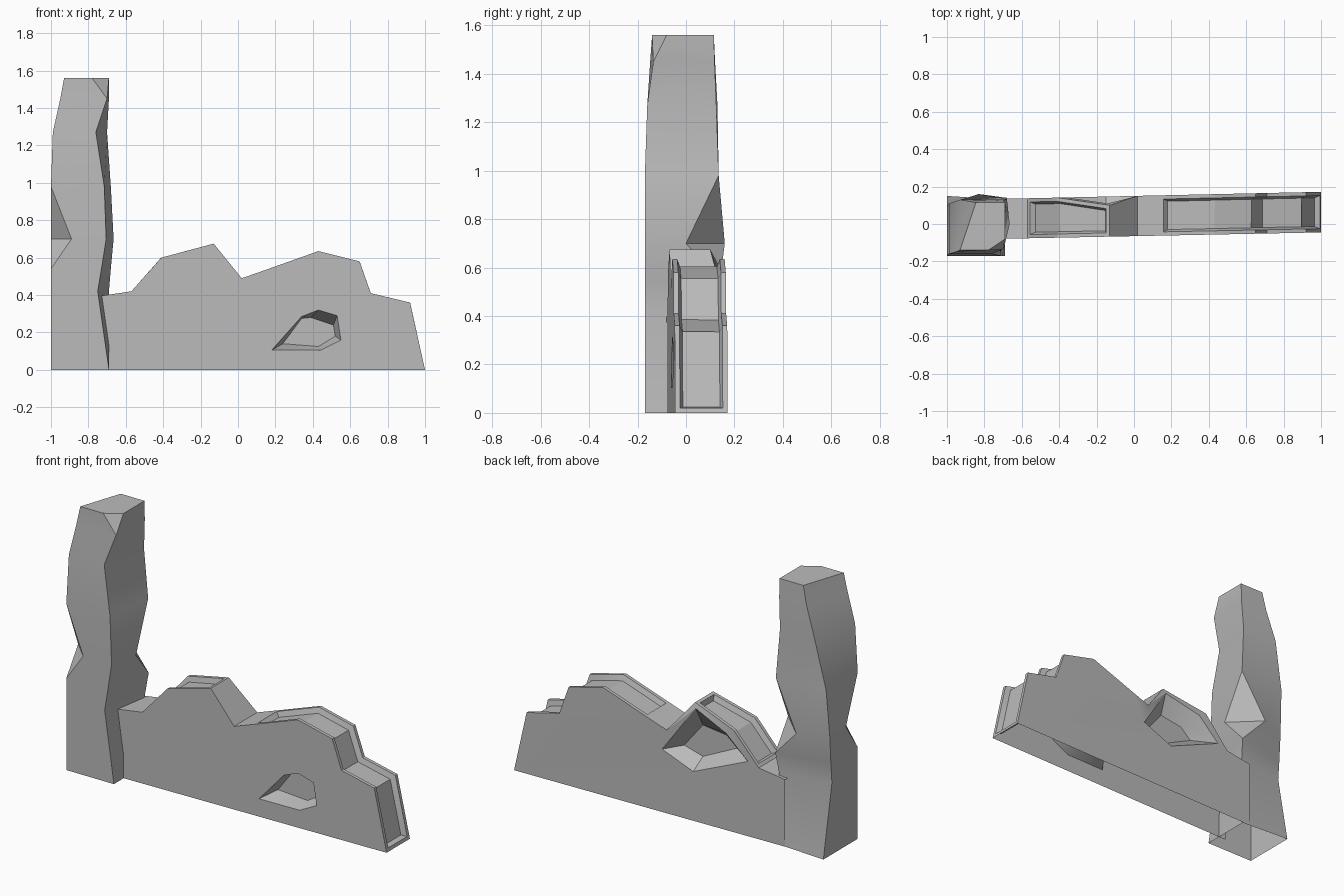
import bpy, bmesh
from mathutils import Vector

cube = bpy.data.objects.get("Cube")
if cube:
    bpy.data.objects.remove(cube)

stone = bpy.data.materials.new("grey stone")
stone.use_nodes = True
GREY = (0.5, 0.5, 0.5, 1)
stone.diffuse_color = GREY
stone.node_tree.nodes["Principled BSDF"].inputs["Base Color"].default_value = GREY


def finish(bm, name):
    """Turn a bmesh into a smooth-by-angle object."""
    mesh = bpy.data.meshes.new(name)
    bm.to_mesh(mesh)
    bm.free()
    mesh.materials.append(stone)
    obj = bpy.data.objects.new(name, mesh)
    bpy.context.collection.objects.link(obj)
    bpy.ops.object.select_all(action='DESELECT')
    obj.select_set(True)
    bpy.context.view_layer.objects.active = obj
    bpy.ops.object.shade_smooth_by_angle()


def bridge(bm, lower, upper):
    """Quads between two closed loops of equal length."""
    n = len(lower)
    for i in range(n):
        j = (i + 1) % n
        bm.faces.new((lower[i], lower[j], upper[j], upper[i]))


# Pillar: height, then corners front right, front left, back left, back right.
# A corner with four numbers is chipped into two points.
PILLAR = [
    (0, (-1, -.17), (-.69, -.17), (-.69, .13), (-1, .15)),
    (.42, (-1, -.17), (-.75, -.17), (-.69, .12), (-1, .07)),
    (.54, (-1, -.17), (-.73, -.17), (-.68, .14), (-1, .08)),
    (.7, (-1, -.06, -.89, -.17), (-.705, -.17), (-.665, 0, -.83, .16), (-1, .09)),
    (.98, (-1, -.17), (-.715, -.17), (-.68, .135), (-.99, .11)),
    (1.27, (-.99, -.16), (-.76, -.16), (-.7, .125), (-.93, .13)),
    (1.45, (-.95, -.148), (-.7, -.135), (-.69, .118), (-.87, .12)),
    (1.56, (-.93, -.14), (-.78, -.14, -.69, -.08), (-.69, .115), (-.845, .115)),
]
bm = bmesh.new()
rings = []
for z, *corners in PILLAR:
    ring = []
    for c in corners:
        ring += [bm.verts.new((c[0], c[1], z)), bm.verts.new((c[-2], c[-1], z))]
    rings.append(ring)
for low, high in zip(rings, rings[1:]):
    bridge(bm, low, high)
bm.faces.new(rings[-1])
bmesh.ops.remove_doubles(bm, verts=bm.verts[:], dist=0.0005)
bmesh.ops.recalc_face_normals(bm, faces=bm.faces[:])
finish(bm, "pillar")

# Broken wall: skyline from the pillar to the far end, open underneath
SKYLINE = [(-.74, 0), (-.74, .395), (-.57, .42), (-.41, .6), (-.13, .675),
           (.02, .49), (.14, .532), (.43, .635), (.65, .58), (.71, .41),
           (.92, .36), (1, 0)]
FRONT_HOLE = [(.18, .105), (.34, .285), (.43, .32), (.53, .29), (.55, .16), (.44, .105)]
FRONT_FLOOR = [(.24, .14), (.34, .275), (.39, .28), (.51, .24), (.52, .18), (.43, .125)]
BACK_HOLE = [(.05, .37), (-.15, .29), (-.5, .44), (-.36, .57), (-.14, .645)]
BACK_FLOOR = [(-.03, .38), (-.15, .345), (-.37, .45), (-.3, .51), (-.15, .53)]


def front_y(x):
    return -.065 + .02 * x


def back_y(x):
    return .15 + .022 * x


def loop(bm, points, y_of):
    return [bm.verts.new((x, y_of(x), z)) for x, z in points]


def edges_of(bm, verts):
    return [bm.edges.get(p) or bm.edges.new(p) for p in zip(verts, verts[1:] + verts[:1])]


def side(bm, outline, hole, floor_points, y_of, depth, normal):
    """Fill one wall side around a recess with sloping edges."""
    floor = loop(bm, floor_points, lambda x: y_of(x) + depth)
    bmesh.ops.triangle_fill(bm, use_beauty=True, normal=Vector(normal),
                            edges=edges_of(bm, outline) + edges_of(bm, hole))
    bridge(bm, hole, floor)
    bm.faces.new(floor)


bm = bmesh.new()
front = loop(bm, SKYLINE, front_y)
back = loop(bm, SKYLINE, back_y)
back[4].co.y = .1          # the peak leans in above the recess
tops = [bm.faces.new((front[i], front[i + 1], back[i + 1], back[i]))
        for i in range(1, len(front) - 1)]
front_hole = loop(bm, FRONT_HOLE, front_y)
side(bm, front, front_hole, FRONT_FLOOR, front_y, .09, (0, -1, 0))
back_hole = loop(bm, BACK_HOLE, back_y)
back_hole[-1].co.y = .11
side(bm, back, back_hole, BACK_FLOOR, back_y, -.09, (0, 1, 0))
bmesh.ops.recalc_face_normals(bm, faces=bm.faces[:])
if tops[0].normal.z < 0:
    bmesh.ops.reverse_faces(bm, faces=bm.faces[:])

# Sunken channels along both humps and down the far end
for group in (tops[1:3], tops[5:]):
    for rim, drop in ((.02, 0), (.012, -.03)):
        bmesh.ops.inset_region(bm, faces=group, thickness=rim, depth=drop,
                               use_boundary=True, use_even_offset=True)
finish(bm, "broken_wall")
